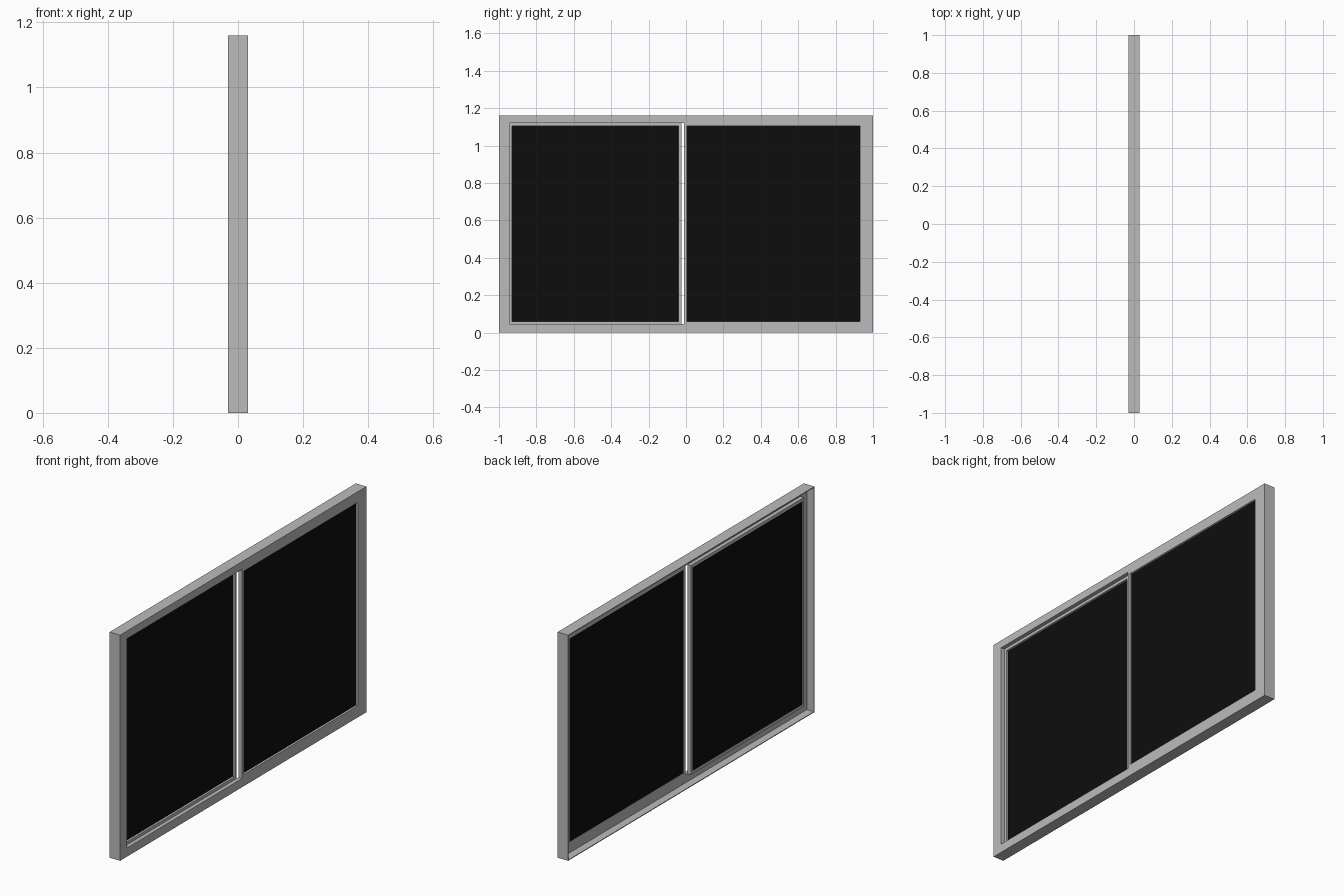
import bpy
import bmesh

cube = bpy.data.objects.get("Cube")
if cube:
    bpy.data.objects.remove(cube, do_unlink=True)


def make_material(name, value, roughness):
    mat = bpy.data.materials.new(name)
    mat.use_nodes = True
    color = (value, value, value, 1)
    mat.diffuse_color = color
    bsdf = mat.node_tree.nodes["Principled BSDF"]
    bsdf.inputs["Base Color"].default_value = color
    bsdf.inputs["Roughness"].default_value = roughness
    return mat


grey = make_material("light grey metal", 0.5, 0.5)
black = make_material("black glass", 0.004, 0.3)


def finish(name, bm, mat):
    bmesh.ops.recalc_face_normals(bm, faces=bm.faces)
    mesh = bpy.data.meshes.new(name)
    bm.to_mesh(mesh)
    bm.free()
    mesh.materials.append(mat)
    obj = bpy.data.objects.new(name, mesh)
    bpy.context.collection.objects.link(obj)
    return obj


def corners(bm, rect, x):
    y0, y1, z0, z1 = rect
    return [bm.verts.new((x, y, z)) for y, z in ((y0, z0), (y1, z0), (y1, z1), (y0, z1))]


def inset(rect, d):
    y0, y1, z0, z1 = rect
    return (y0 + d, y1 - d, z0 + d, z1 - d)


def ring(name, outer, inner, x0, x1):
    """Rectangular frame with an opening, between two depths."""
    bm = bmesh.new()
    loops = [corners(bm, r, x) for r, x in ((outer, x0), (outer, x1), (inner, x1), (inner, x0))]
    for a, b in zip(loops, loops[1:] + loops[:1]):
        for i in range(4):
            j = (i + 1) % 4
            bm.faces.new((a[i], a[j], b[j], b[i]))
    return finish(name, bm, grey)


def panel(name, rect, x0, x1):
    """Solid rectangular sheet between two depths."""
    bm = bmesh.new()
    a, b = corners(bm, rect, x0), corners(bm, rect, x1)
    bm.faces.new(a)
    bm.faces.new(b)
    for i in range(4):
        j = (i + 1) % 4
        bm.faces.new((a[i], a[j], b[j], b[i]))
    return finish(name, bm, black)


# Outer frame: a thin wall around the edge and a wide lip on the +x side
outline = (-1, 1, 0, 1.16)
opening = (-0.945, 0.945, 0.045, 1.12)
ring("frame_wall", outline, inset(outline, 0.004), -0.03, 0.01)
ring("frame_lip", outline, opening, 0.01, 0.03)

# Two sashes on neighbouring tracks, each holding a pane
border = 0.015
sashes = (
    ("fixed", -0.01, 0.945, 0.01),
    ("sliding", -0.945, -0.025, -0.01),
)
for name, y0, y1, x in sashes:
    rect = (y0, y1, 0.045, 1.12)
    hole = inset(rect, border)
    ring(name + "_sash", rect, hole, x, x + 0.02)
    panel(name + "_pane", hole, x + 0.001, x + 0.009)
